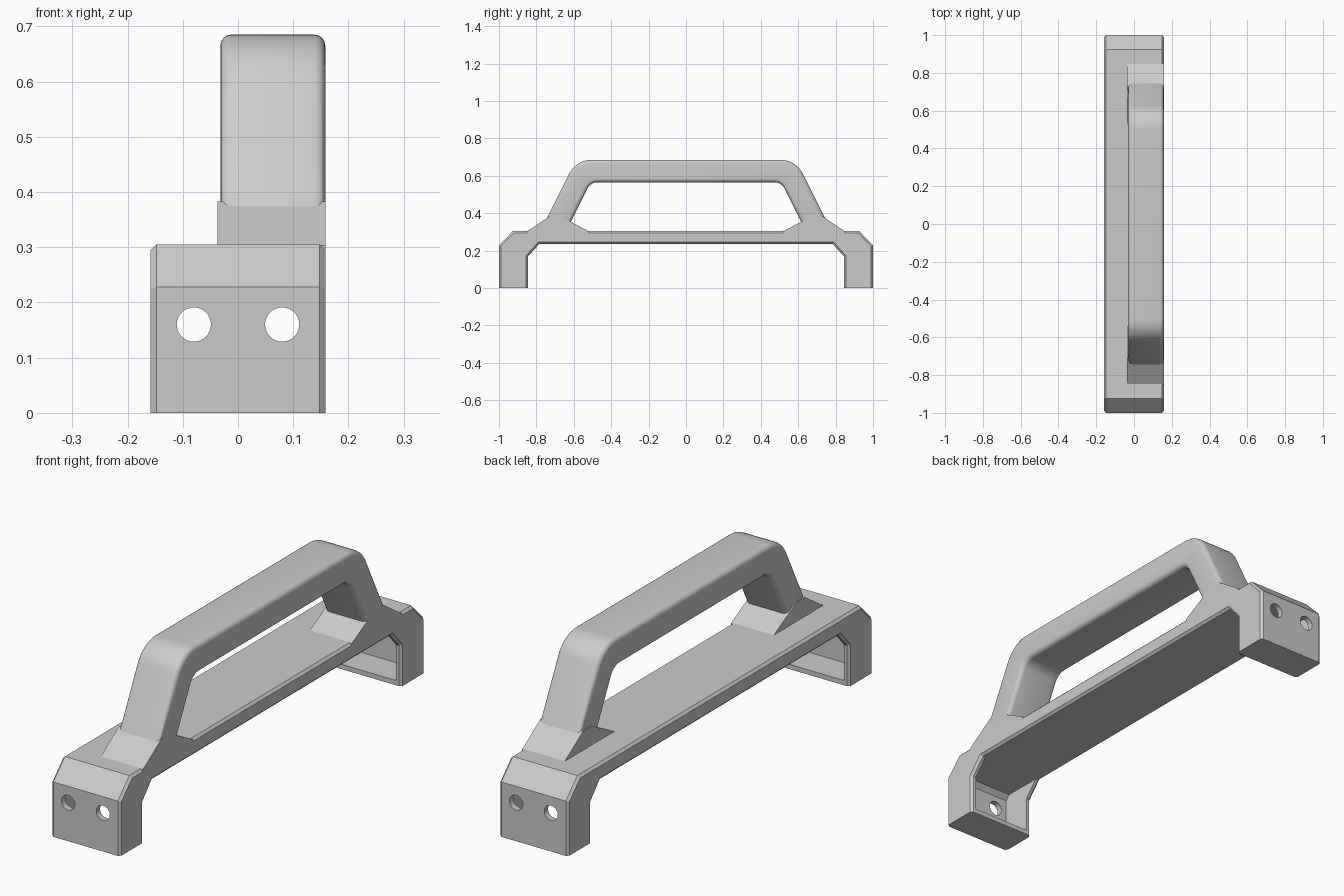
import bpy, bmesh
from math import radians, pi, tan, sin
from mathutils import Vector

cube = bpy.data.objects.get("Cube")
if cube:
    bpy.data.objects.remove(cube, do_unlink=True)

GREY = (0.6, 0.6, 0.6, 1)
grey = bpy.data.materials.new("plain grey")
grey.use_nodes = True
grey.diffuse_color = GREY
grey.node_tree.nodes["Principled BSDF"].inputs["Base Color"].default_value = GREY


def mirrored(half):
    """Complete a (y, z) outline that runs from +y towards the middle."""
    return half + [(-y, z) for y, z in reversed(half)]


def rounded(prev, corner, nxt, radius, steps=8):
    """Arc of points that rounds one corner of a (y, z) outline."""
    p, c, n = Vector(prev), Vector(corner), Vector(nxt)
    a, b = (p - c).normalized(), (n - c).normalized()
    half = a.angle(b) / 2
    centre = c + (a + b).normalized() * radius / sin(half)
    start = c + a * radius / tan(half) - centre
    end = c + b * radius / tan(half) - centre
    return [tuple(centre + start.lerp(end, i / steps).normalized() * radius)
            for i in range(steps + 1)]


def prism(name, outline, x0, x1, bevel=0, segments=1, keep=lambda e: False):
    """Extrude a (y, z) outline along x and bevel the edges of both end caps."""
    bm = bmesh.new()
    face = bm.faces.new([bm.verts.new((x0, y, z)) for y, z in outline])
    ext = bmesh.ops.extrude_face_region(bm, geom=[face])["geom"]
    bmesh.ops.translate(bm, vec=(x1 - x0, 0, 0),
                        verts=[v for v in ext if isinstance(v, bmesh.types.BMVert)])
    bmesh.ops.recalc_face_normals(bm, faces=bm.faces)
    if bevel:
        rim = [e for e in bm.edges
               if abs(e.verts[0].co.x - e.verts[1].co.x) < 1e-5 and not keep(e)]
        bmesh.ops.bevel(bm, geom=rim, offset=bevel, segments=segments,
                        profile=0.5, affect='EDGES')
    mesh = bpy.data.meshes.new(name)
    bm.to_mesh(mesh)
    bm.free()
    mesh.materials.append(grey)
    obj = bpy.data.objects.new(name, mesh)
    bpy.context.collection.objects.link(obj)
    return obj


def cut(target, cutter):
    cutter.hide_render = True
    cutter.hide_set(True)
    cutter.display_type = 'WIRE'
    mod = target.modifiers.new("cut", 'BOOLEAN')
    mod.operation, mod.solver, mod.object = 'DIFFERENCE', 'EXACT', cutter


# Base bridge: flat plate on two legs, chamfered along both sides
base = prism("base", mirrored([(0.785, 0.235), (0.845, 0.168), (0.845, 0), (1, 0),
                               (1, 0.228), (0.925, 0.305)]),
             -0.158, 0.158, 0.01,
             keep=lambda e: max(v.co.z for v in e.verts) < 1e-5)

for side, word in ((-1, "front"), (1, "back")):
    # Hollow leg with two bolt holes
    pocket = [(0.78, 0.02), (0.975, 0.02), (0.975, 0.215), (0.955, 0.235), (0.78, 0.235)]
    cut(base, prism(word + "_leg_pocket_cutter", [(y * side, z) for y, z in pocket],
                    -0.135, 0.135))
    for x in (-0.08, 0.08):
        bpy.ops.mesh.primitive_cylinder_add(vertices=32, radius=0.031, depth=0.2,
                                            location=(x, side * 0.98, 0.16),
                                            rotation=(pi / 2, 0, 0))
        hole = bpy.context.object
        hole.name = word + "_bolt_hole_cutter"
        hole.data.materials.append(grey)
        cut(base, hole)

    # Wedge foot under the grip, flush with the side of the base
    foot = [(0.85, 0.28), (0.85, 0.303), (0.73, 0.383), (0.67, 0.383),
            (0.52, 0.303), (0.52, 0.28)]
    prism(word + "_grip_foot", [(y * side, z) for y, z in foot], -0.037, 0.158)

# Grip: bent bar with rounded corners and softened edges
outer_low, outer_top = (0.77, 0.32), (0.5875, 0.685)
inner_low, inner_top = (0.6325, 0.32), (0.51, 0.565)
half = rounded((0, 0.565), inner_top, inner_low, 0.06) + [inner_low, outer_low] \
    + rounded(outer_low, outer_top, (0, 0.685), 0.135)
grip = prism("grip", mirrored(half), -0.032, 0.158, 0.02, 4)

bpy.ops.object.select_all(action='DESELECT')
grip.select_set(True)
bpy.context.view_layer.objects.active = grip
bpy.ops.object.shade_smooth_by_angle(angle=radians(30))
